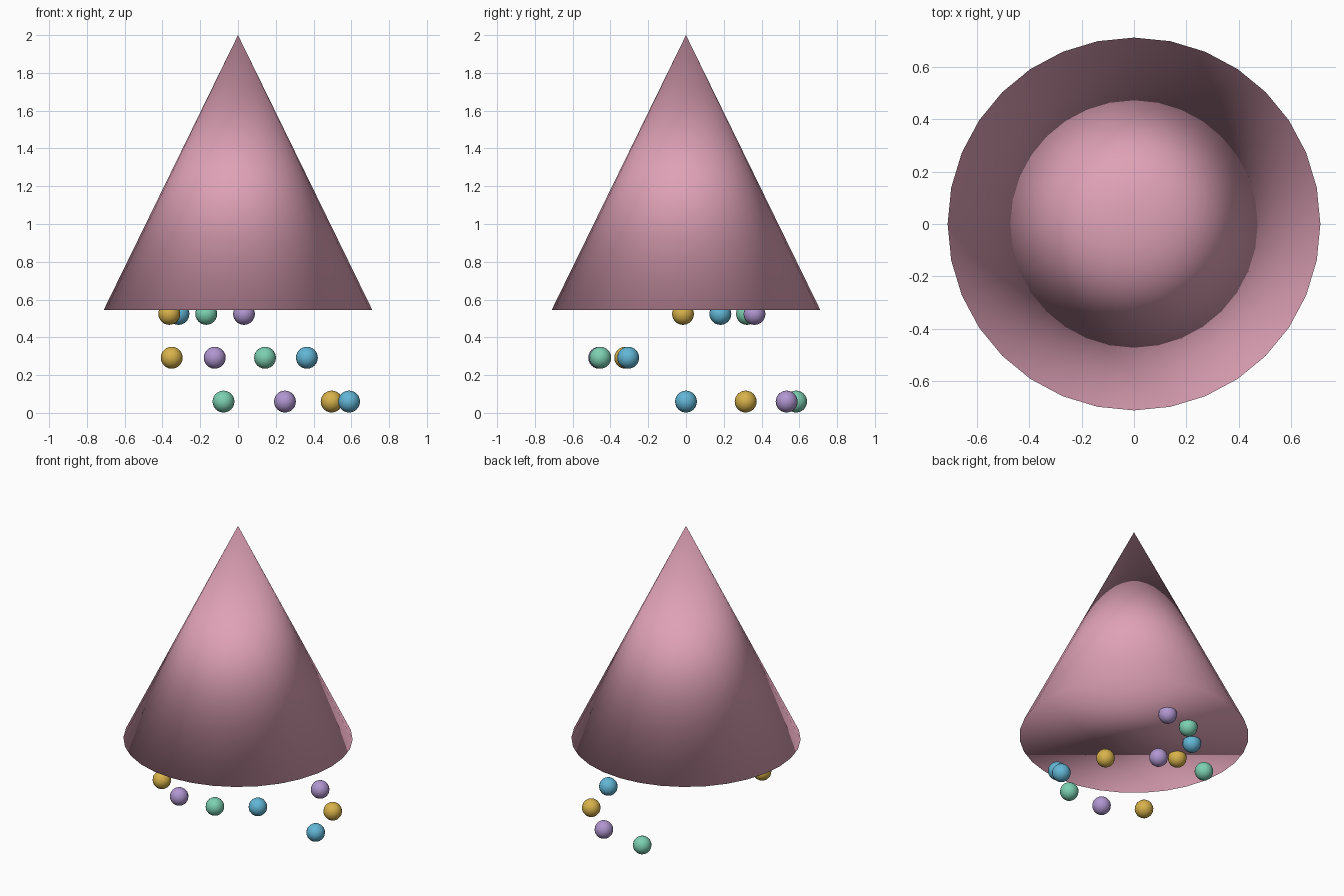
import bpy
import math

if "Cube" in bpy.data.objects:
    bpy.data.objects.remove(bpy.data.objects["Cube"])


def material(name, srgb):
    """Flat material from an sRGB colour (0-255)."""
    def lin(c):
        c /= 255
        return c / 12.92 if c <= 0.04045 else ((c + 0.055) / 1.055) ** 2.4
    m = bpy.data.materials.new(name)
    m.diffuse_color = (*[lin(c) for c in srgb], 1.0)
    m.use_nodes = True
    m.node_tree.nodes["Principled BSDF"].inputs["Base Color"].default_value = m.diffuse_color
    return m


def finish(name, mat):
    ob = bpy.context.object
    ob.name = name
    ob.data.materials.append(mat)
    bpy.ops.object.shade_smooth()
    return ob


PINK = material("pink", (223, 162, 182))
# Ball colours in the order they repeat along each arc
BALL_COLOURS = [
    material("blue", (98, 182, 214)),
    material("yellow", (216, 178, 74)),
    material("purple", (176, 150, 208)),
    material("green", (124, 208, 178)),
]

# Closed cone, softly shaded all over
BASE_Z, TOP_Z = 0.545, 2.0
bpy.ops.mesh.primitive_cone_add(
    vertices=32, radius1=0.711, radius2=0, depth=TOP_Z - BASE_Z,
    location=(0, 0, (BASE_Z + TOP_Z) / 2))
finish("cone", PINK)

# Three arcs of four balls, each higher, tighter and turned further round
BALL_R = 0.058
for level in range(3):
    ring_r = 0.588 - 0.112 * level
    z = 0.060 + 0.232 * level
    start = 222.5 * level
    for i in range(4):
        a = math.radians(start + 32.5 * i)
        bpy.ops.mesh.primitive_uv_sphere_add(
            segments=16, ring_count=12, radius=BALL_R,
            location=(ring_r * math.cos(a), ring_r * math.sin(a), z))
        finish(f"ball_{level + 1}_{i + 1}", BALL_COLOURS[(level + i) % 4])
